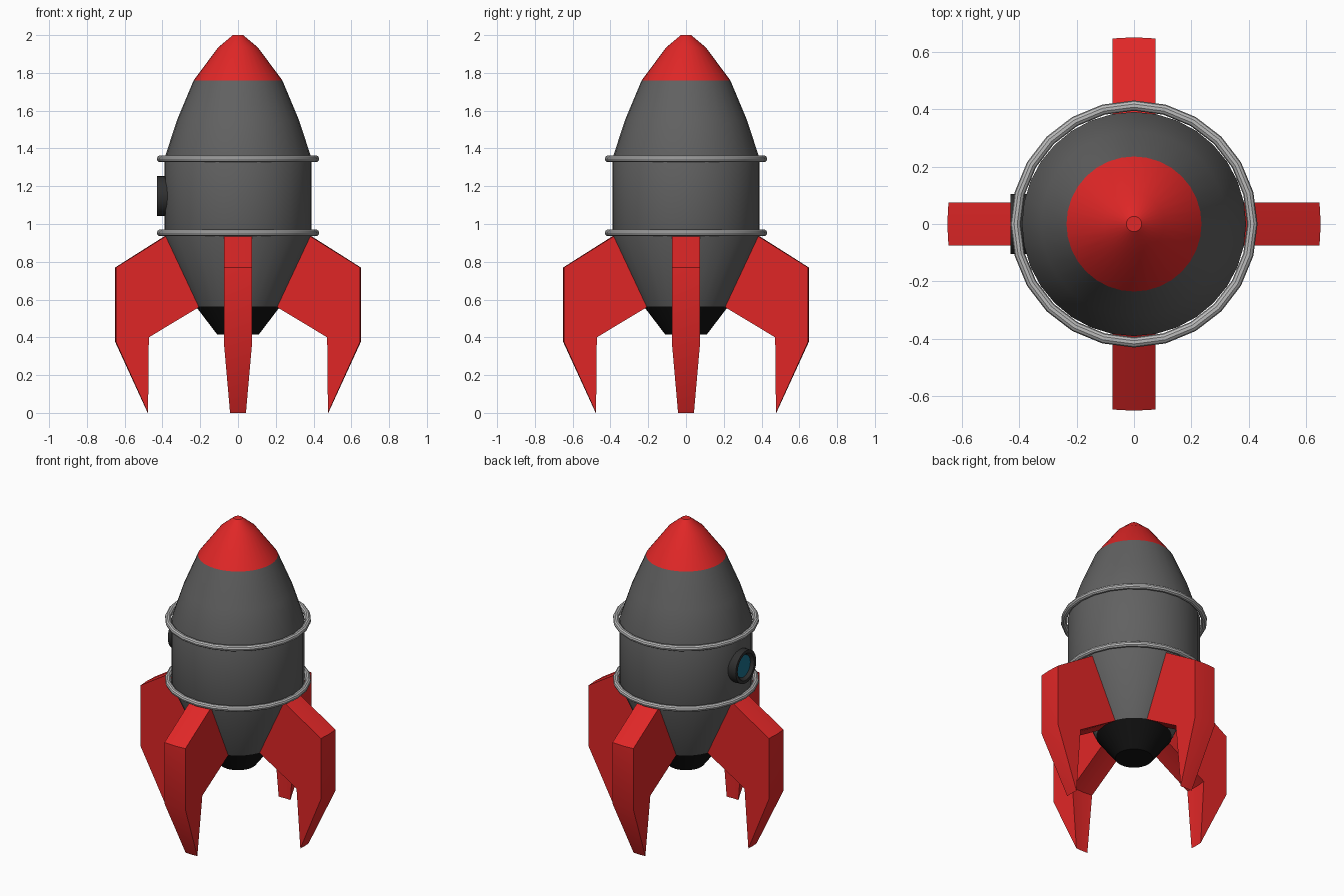
import bpy, bmesh
from math import pi, cos, sin, sqrt, radians
from mathutils import Matrix

if "Cube" in bpy.data.objects:
    bpy.data.objects.remove(bpy.data.objects["Cube"])


def material(name, rgb):
    m = bpy.data.materials.new(name)
    m.diffuse_color = (*rgb, 1)
    m.use_nodes = True
    m.node_tree.nodes["Principled BSDF"].inputs["Base Color"].default_value = m.diffuse_color
    return m


RED = material("red_paint", (0.75, 0.02, 0.02))
HULL = material("dark_grey", (0.12, 0.12, 0.12))
BLACK = material("black", (0.006, 0.006, 0.006))
FRAME = material("frame_grey", (0.03, 0.03, 0.03))
GLASS = material("blue_glass", (0.01, 0.16, 0.26))
METAL = material("light_grey", (0.5, 0.5, 0.5))


def finish(name, bm, mat, smooth=True):
    bmesh.ops.recalc_face_normals(bm, faces=bm.faces)
    me = bpy.data.meshes.new(name)
    bm.to_mesh(me)
    bm.free()
    me.materials.append(mat)
    ob = bpy.data.objects.new(name, me)
    bpy.context.collection.objects.link(ob)
    if smooth:
        bpy.ops.object.select_all(action='DESELECT')
        ob.select_set(True)
        bpy.context.view_layer.objects.active = ob
        bpy.ops.object.shade_smooth_by_angle(angle=radians(30))
    return ob


def lathe(name, profile, mat, n=32, cap_first=False, cap_last=False,
          closed=False, matrix=None):
    """Revolve (radius, height) points about z."""
    bm = bmesh.new()
    rings = [[bm.verts.new((r * cos(2 * pi * i / n), r * sin(2 * pi * i / n), z))
              for i in range(n)] for r, z in profile]
    pairs = list(zip(rings, rings[1:]))
    if closed:
        pairs.append((rings[-1], rings[0]))
    for a, b in pairs:
        for i in range(n):
            j = (i + 1) % n
            bm.faces.new((a[i], a[j], b[j], b[i]))
    if cap_first:
        bm.faces.new(rings[0][::-1])
    if cap_last:
        bm.faces.new(rings[-1])
    if matrix:
        bm.transform(matrix)
    return finish(name, bm, mat)


# Fuselage: nozzle, hull, nose cone
lathe("nozzle", [(0.11, 0.415), (0.222, 0.562)], BLACK, cap_first=True)
lathe("hull", [(0.222, 0.562), (0.39, 0.935), (0.39, 1.345),
               (0.323, 1.55), (0.235, 1.76)], HULL)
lathe("nose_cone", [(0.235, 1.76), (0.105, 1.935), (0.027, 2.0)], RED, cap_last=True)

# Trim rings around the hull
for name, z in (("lower_ring", 0.953), ("upper_ring", 1.345)):
    circle = [(0.412 + 0.018 * cos(2 * pi * k / 10), z + 0.018 * sin(2 * pi * k / 10))
              for k in range(10)]
    lathe(name, circle, METAL, n=24, closed=True)

# Porthole on the left side
side = Matrix.Translation((0, 0, 1.148)) @ Matrix.Rotation(-pi / 2, 4, 'Y')
lathe("porthole_frame", [(0.105, 0.36), (0.105, 0.43), (0.085, 0.43), (0.07, 0.41)],
      FRAME, matrix=side)
lathe("porthole_glass", [(0.07, 0.40), (0.07, 0.412)], GLASS, cap_last=True, matrix=side)

# Four fins: (radius, height, half width) outline, curved about the axis
FIN = [(0.385, 0.938, 0.075), (0.65, 0.77, 0.075), (0.65, 0.375, 0.075),
       (0.478, 0.0, 0.042), (0.478, 0.40, 0.075), (0.215, 0.563, 0.075)]


def fin(name, angle):
    bm = bmesh.new()
    cols = [[bm.verts.new((sqrt(r * r - (s * w) ** 2), s * w, z)) for r, z, w in FIN]
            for s in (-1, 0, 1)]
    for a, b in zip(cols, cols[1:]):
        for i in range(len(FIN)):
            j = (i + 1) % len(FIN)
            bm.faces.new((a[i], a[j], b[j], b[i]))
    bm.faces.new(cols[0][::-1])
    bm.faces.new(cols[2])
    bm.transform(Matrix.Rotation(angle, 4, 'Z'))
    finish(name, bm, RED)


for k, where in enumerate(("right", "back", "left", "front")):
    fin(where + "_fin", k * pi / 2)
